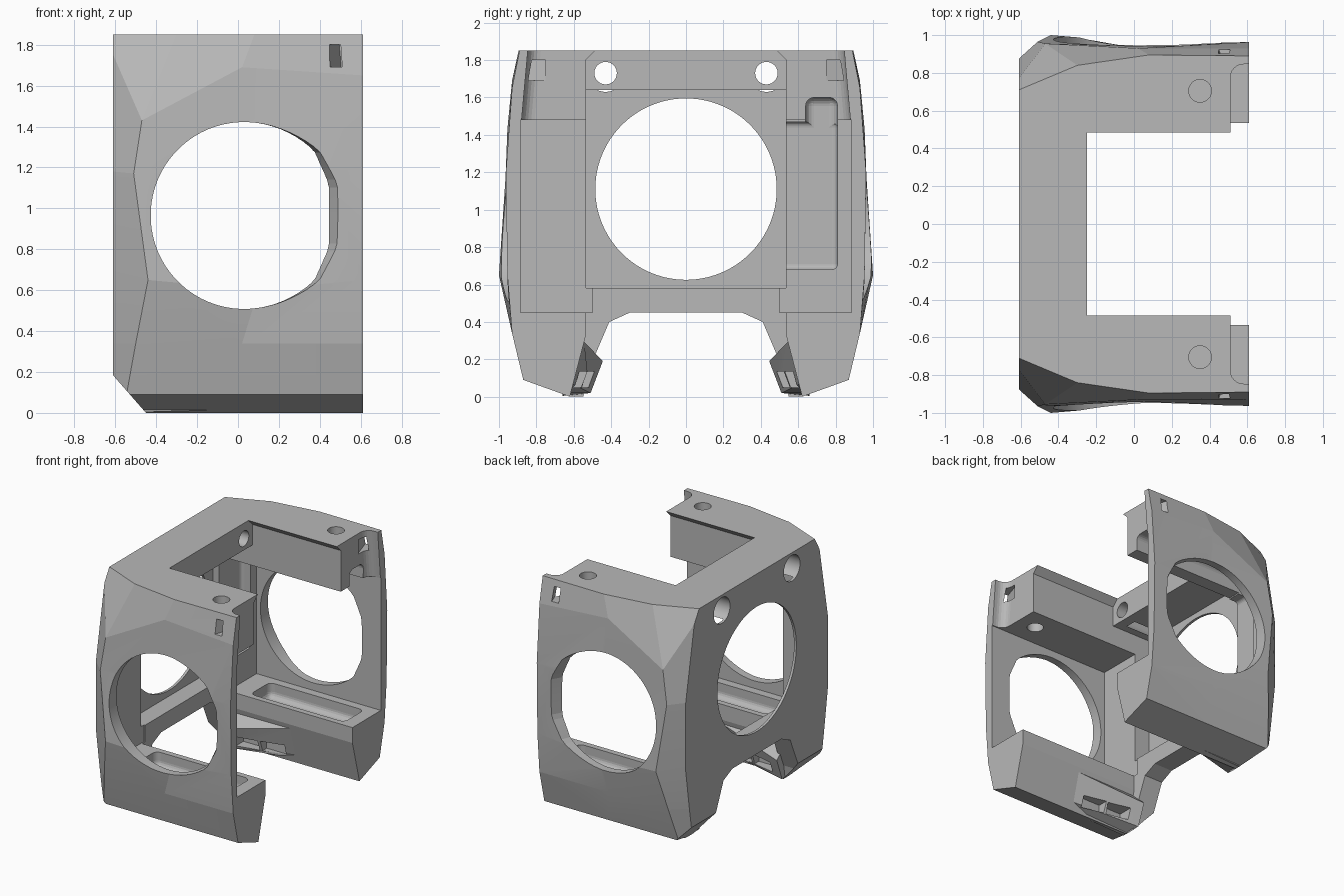
import bpy, bmesh, math
from mathutils import Vector, Matrix

if "Cube" in bpy.data.objects:
    bpy.data.objects.remove(bpy.data.objects["Cube"], do_unlink=True)

grey = bpy.data.materials.new("plain grey")
grey.use_nodes = True
grey.diffuse_color = (0.48, 0.48, 0.48, 1)
grey.node_tree.nodes["Principled BSDF"].inputs["Base Color"].default_value = (0.48, 0.48, 0.48, 1)


def finish(name, bm):
    bmesh.ops.recalc_face_normals(bm, faces=bm.faces[:])
    mesh = bpy.data.meshes.new(name)
    bm.to_mesh(mesh)
    bm.free()
    mesh.materials.append(grey)
    ob = bpy.data.objects.new(name, mesh)
    bpy.context.scene.collection.objects.link(ob)
    return ob


def loft(name, rings):
    """Closed solid through rings of equal length."""
    bm = bmesh.new()
    rows = [[bm.verts.new(p) for p in ring] for ring in rings]
    n = len(rows[0])
    for a, b in zip(rows, rows[1:]):
        for i in range(n):
            j = (i + 1) % n
            bm.faces.new((a[i], a[j], b[j], b[i]))
    bm.faces.new(rows[0])
    bm.faces.new(rows[-1])
    return finish(name, bm)


def prism(name, outline, axis, lo, hi):
    """Outline is (y, z), (x, z) or (x, y) for axis 0, 1 or 2."""
    def at(p, d):
        q = list(p)
        q.insert(axis, d)
        return q
    return loft(name, [[at(p, d) for p in outline] for d in (lo, hi)])


def box(name, x, y, z, radius=0):
    bm = bmesh.new()
    bmesh.ops.create_cube(bm, size=1)
    size = Vector((x[1] - x[0], y[1] - y[0], z[1] - z[0]))
    bmesh.ops.scale(bm, vec=size, verts=bm.verts)
    if radius:
        bmesh.ops.bevel(bm, geom=bm.edges[:], offset=radius, segments=5,
                        profile=0.5, affect='EDGES')
    mid = Vector((sum(x), sum(y), sum(z))) / 2
    bmesh.ops.transform(bm, matrix=Matrix.Translation(mid), verts=bm.verts)
    return finish(name, bm)


def circle(u, v, r, n=72):
    return [(u + r * math.cos(2 * math.pi * i / n), v + r * math.sin(2 * math.pi * i / n))
            for i in range(n)]


def combine(target, tool, operation='DIFFERENCE'):
    mod = target.modifiers.new("combine", 'BOOLEAN')
    mod.operation = operation
    mod.solver = 'EXACT'
    mod.object = tool
    bpy.context.view_layer.objects.active = target
    bpy.ops.object.modifier_apply(modifier=mod.name)
    bpy.data.objects.remove(tool, do_unlink=True)


def side(y, s):
    return tuple(sorted((s * y[0], s * y[1])))


# Faceted outer shell: back edge, crease, middle and front of each level
levels = [
    [(-.61, .62, 0), (-.5, .62, 0), (.05, .62, 0), (.61, .62, 0)],
    [(-.61, .79, .09), (-.545, .87, .09), (.05, .87, .09), (.61, .87, .09)],
    [(-.61, .83, .34), (-.5, .93, .34), (.02, .93, .34), (.61, .93, .34)],
    [(-.61, .875, .65), (-.44, 1, .65), (.1, .955, .6), (.61, .955, .65)],
    [(-.61, .875, 1.18), (-.51, .965, 1.17), (.08, .95, 1.2), (.61, .963, 1.2)],
    [(-.61, .77, 1.75), (-.47, .955, 1.43), (.02, .93, 1.69), (.61, .93, 1.65)],
    [(-.61, .71, 1.85), (-.3, .84, 1.85), (.08, .895, 1.85), (.61, .89, 1.85)],
]
frame = loft("frame", [lv + [(x, -y, z) for x, y, z in reversed(lv)] for lv in levels])

# Open middle with a lip along the top, and the space under the rear beam
lip = [(-.535, -1), (.535, -1), (.535, 1.8), (.485, 1.85), (.485, 2), (-.485, 2),
       (-.485, 1.85), (-.535, 1.8)]
combine(frame, prism("middle_cut", lip, 0, -.25, 1))
combine(frame, box("recess_cut", (-.59, -.2), (-.535, .535), (.58, 1.64)))
combine(frame, box("lower_cut", (-.45, -.2), (-.535, .535), (-.5, .6)))

# Arch under the back wall
arch = [(-.58, -.2), (-.53, .12), (-.41, .4), (-.3, .45), (.3, .45), (.41, .4),
        (.53, .12), (.58, -.2)]
combine(frame, prism("arch_cut", arch, 0, -1, -.4))

for s in (1, -1):
    # Slanted inner foot of the lower block
    foot = [(s * .4, .33), (s * .535, .33), (s * .62, .005), (s * .62, -.1), (s * .4, -.1)]
    combine(frame, prism("foot_cut", foot, 0, -.45, 1))

    # Inner wedge with two slots
    wedge = [[(-.47, s * .62, .36), (-.47, s * .445, .19), (-.47, s * .51, .02), (-.47, s * .66, .004)],
             [(.1, s * .62, .33), (.1, s * .55, .3), (.1, s * .61, .07), (.1, s * .66, .02)]]
    combine(frame, loft("wedge", wedge), 'UNION')
    for x in (-.38, -.18):
        combine(frame, box("slot_cut", (x, x + .18), side((.4, .61), s), (.05, .135)))

    # Side chamber and tray in the lower block
    combine(frame, box("chamber_cut", (-.46, 1), side((.5, .885), s), (.45, 1.48)))
    combine(frame, box("tray_cut", (-.3, .51), side((.58, .82), s), (.34, .6), .045))

    # End notch with a rounded corner and a leaning outer wall
    corner = [(.58 - .07 * math.cos(a), .07 * math.sin(a) - .07)
              for a in (math.radians(15 * i) for i in range(7))]
    plan = [(1, -.6), (.51, -.6)] + corner + [(1, 0)]
    combine(frame, loft("notch_cut", [[(x, s * (wall + y), z) for x, y in plan]
                                      for wall, z in ((.88, 1.47), (.845, 1.86))]))

    # Large side opening, flattened at the front and flared outward
    inner, outer = [], []
    for i in range(72):
        a = 2 * math.pi * (i + .5) / 72
        x, z = .457 * math.cos(a), .457 * math.sin(a)
        if abs(z) < .31 and x > 0:
            x = .395 if abs(z) < .155 else .395 - (abs(z) - .155) * .4
        flare = 1 + .165 * max(0, math.cos(a))
        inner.append((.03 + x, s * .85, z + .965))
        outer.append((.03 + x * flare, s * .96, z + .965))
    far = [(x, s * 1.1, z) for x, y, z in outer]
    near = [(x, s * .75, z) for x, y, z in inner]
    combine(frame, loft("side_opening_cut", [near, inner, outer, far]))

    # Screw holes through the top and rear, with a rear counterbore
    combine(frame, prism("top_hole_cut", circle(.35, s * .705, .06), 2, 1.4, 2))
    combine(frame, prism("rear_hole_cut", circle(s * .43, 1.73, .06), 0, -1, -.1))
    combine(frame, prism("rear_bore_cut", circle(s * .43, 1.73, .1), 0, -1, -.33))

    # Slanted strap slot from the outer wall to the notch
    strap = [[(x + dx, s * y, z) for dx, z in
              ((-.025, 1.69), (.035, 1.69), (.02, 1.8), (-.035, 1.8))]
             for x, y in ((.53, .75), (.45, 1.0))]
    combine(frame, loft("strap_slot_cut", strap))

# Round rear opening, cable channel on one side and bottom chamfer
combine(frame, prism("rear_opening_cut", circle(0, 1.11, .485, 96), 0, -1, -.4))
combine(frame, box("channel_cut", (-.54, -.3), (.45, .81), (.68, 1.47), .03))
combine(frame, box("channel_top_cut", (-.54, 1), (.64, .81), (1.3, 1.6), .045))
combine(frame, prism("chamfer_cut", [(-.8, .4), (-.45, 0), (-.45, -.3), (-.8, -.3)], 1, -1.2, 1.2))

# Crisp facets with smooth holes
bpy.ops.object.select_all(action='DESELECT')
frame.select_set(True)
bpy.context.view_layer.objects.active = frame
bpy.ops.object.shade_smooth_by_angle(angle=math.radians(5.5))
